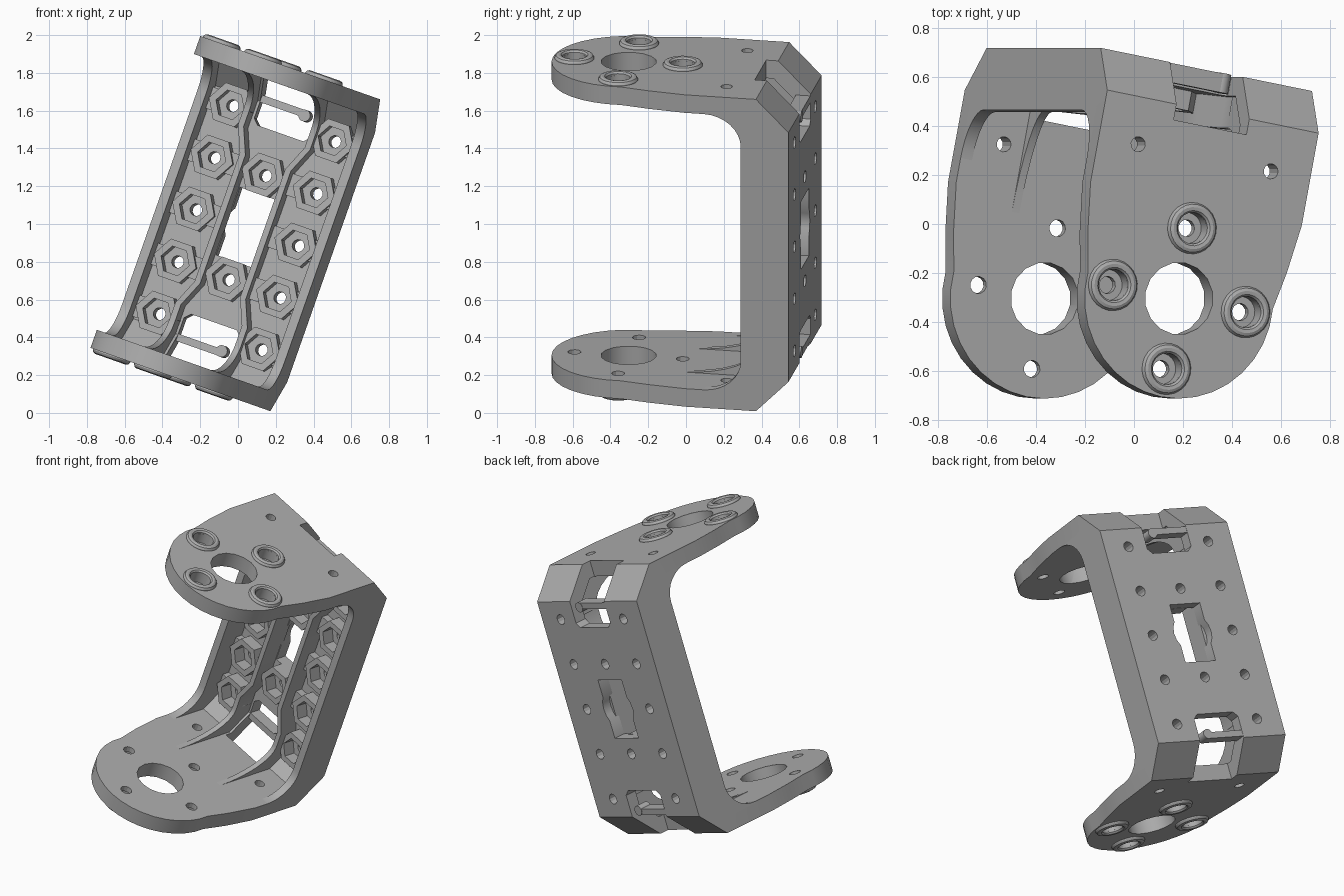
import bpy, bmesh
from math import sin, cos, pi, radians, sqrt
from mathutils import Matrix, Vector

if "Cube" in bpy.data.objects:
    bpy.data.objects.remove(bpy.data.objects["Cube"])

grey = bpy.data.materials.new("plain grey")
grey.use_nodes = True
GREY = (0.42, 0.42, 0.42, 1)
grey.diffuse_color = GREY
grey.node_tree.nodes["Principled BSDF"].inputs["Base Color"].default_value = GREY

# Local frame: x across, y back (rear face at 0), z along the spine
HALF, TOP, INNER, FLOOR = 0.465, 0.875, 0.774, -0.08
PITCH, HORN = 0.292, -0.951
parts = []


def finish(name, bm, keep=True):
    bmesh.ops.recalc_face_normals(bm, faces=bm.faces)
    mesh = bpy.data.meshes.new(name)
    bm.to_mesh(mesh)
    bm.free()
    mesh.materials.append(grey)
    ob = bpy.data.objects.new(name, mesh)
    bpy.context.collection.objects.link(ob)
    if keep:
        parts.append(ob)
    return ob


def place(a, b, c, axis):
    return Vector({"X": (c, a, b), "Y": (a, c, b), "Z": (a, b, c)}[axis])


def add_prism(bm, pts, axis, lo, hi):
    """Extrude a 2D outline along an axis."""
    a = [bm.verts.new(place(p, q, lo, axis)) for p, q in pts]
    b = [bm.verts.new(place(p, q, hi, axis)) for p, q in pts]
    bm.faces.new(a)
    bm.faces.new(b)
    for i in range(len(pts)):
        j = (i + 1) % len(pts)
        bm.faces.new((a[i], a[j], b[j], b[i]))


def add_ring(bm, profile, n, centre, axis):
    """Revolve a closed (radius, height) profile."""
    rows = [[bm.verts.new(place(centre[0] + r * cos(2 * pi * k / n),
                                centre[1] + r * sin(2 * pi * k / n), h, axis))
             for r, h in profile] for k in range(n)]
    m = len(profile)
    for k in range(n):
        for i in range(m):
            j, l = (i + 1) % m, (k + 1) % n
            bm.faces.new((rows[k][i], rows[k][j], rows[l][j], rows[l][i]))


def circle(r, n, cx=0, cy=0):
    return [(cx + r * cos(2 * pi * k / n), cy + r * sin(2 * pi * k / n)) for k in range(n)]


def rect(x0, x1, y0, y1):
    return [(x0, y0), (x1, y0), (x1, y1), (x0, y1)]


def boolean(ob, bm, operation="DIFFERENCE"):
    cutter = finish("cutter", bm, False)
    cutter.hide_render = True
    mod = ob.modifiers.new("bool", "BOOLEAN")
    mod.operation, mod.object, mod.solver = operation, cutter, "EXACT"
    bpy.context.view_layer.objects.active = ob
    bpy.ops.object.modifier_apply(modifier=mod.name)
    bpy.data.objects.remove(cutter)


def cut(ob, *prisms):
    bm = bmesh.new()
    for p in prisms:
        add_prism(bm, *p)
    boolean(ob, bm)


# Main shell: C profile with bevelled corners, trimmed to a rounded outline
half = [(-1.5, INNER), (-0.2, INNER), (FLOOR, INNER - 0.12)]
outer = [(0, 0.7), (-0.175, TOP), (-1.5, TOP)]
profile = half + [(y, -z) for y, z in reversed(half)]
profile += [(y, -z) for y, z in reversed(outer)] + outer
bm = bmesh.new()
add_prism(bm, profile, "X", -HALF, HALF)
shell = finish("bracket_shell", bm)
side = [(HALF + 0.001, 0.1), (HALF + 0.001, -0.55), (0.438, -0.76)]
arc = [(0.408 * cos(a), HORN - 0.408 * sin(a))
       for a in (radians(-5 + 190 * k / 18) for k in range(19))]
bm = bmesh.new()
add_prism(bm, side + arc + [(-x, y) for x, y in reversed(side)], "Z", -1, 1)
boolean(shell, bm, "INTERSECT")

# Holes through the two end plates
horn_spots = [(PITCH, HORN), (-PITCH, HORN), (0, HORN + PITCH), (0, HORN - PITCH)]
rear_spots = [(PITCH, -0.367), (-PITCH, -0.367)]
cut(shell, (circle(0.147, 16, 0, HORN), "Z", -1, 1),
    *[(circle(0.035, 12, *s), "Z", -1, 1) for s in horn_spots],
    *[(circle(0.031, 12, *s), "Z", -1, 1) for s in rear_spots])
for s in (-1, 1):
    cut(shell, *[(circle(0.064, 20, *c), "Z", s * 0.81, s) for c in horn_spots])

# Holes, window and end slots through the spine
side_nuts = [(s * PITCH, k * PITCH) for s in (-1, 1) for k in range(-2, 3)]
mid_nuts = [(0, PITCH), (0, -PITCH)]
cut(shell, *[(circle(0.033, 12, *c), "Y", -0.15, 0.1) for c in side_nuts + mid_nuts])
cut(shell, (rect(-0.11, 0.11, -0.19, 0.19), "Y", -0.2, 0.1))
cut(shell, (circle(0.135, 20), "Y", -0.2, 0.1))
for s in (-1, 1):
    slot = [(-0.16, 1), (-0.16, 0.56), (-0.13, 0.53), (0.13, 0.53), (0.16, 0.56), (0.16, 1)]
    cut(shell, ([(x, s * z) for x, z in slot], "Y", -0.24, 0.1))


# Side walls and inner ribs: lofted webs that flare into the end plates
def web(name, centre, thick, front, reach):
    samples = [(0.18, front), (0.36, front), (0.5, front)]
    for k in range(9):
        a = radians(k * 90 / 8)
        samples.append((0.6 + (INNER - 0.6) * sin(a), front - reach * (1 - cos(a))))
    samples.append((INNER + 0.01, samples[-1][1]))
    samples = [(-z, y) for z, y in reversed(samples)] + samples
    bm = bmesh.new()
    rows = []
    for z, y in samples:
        c, back = centre(abs(z)), -0.06 - max(0, abs(z) - 0.65)
        rows.append([bm.verts.new((c + dx, yy, z)) for dx, yy in
                     ((-thick, y), (thick, y), (thick, back), (-thick, back))])
    for a, b in zip(rows, rows[1:]):
        for i in range(4):
            j = (i + 1) % 4
            bm.faces.new((a[i], a[j], b[j], b[i]))
    bm.faces.new(rows[0])
    bm.faces.new(rows[-1])
    finish(name, bm)


def rib_offset(z):
    return 0.13 + 0.06 * min(1, max(0, (z - 0.36) / 0.14))


for s, label in ((1, "left"), (-1, "right")):
    web(label + "_side_wall", lambda z: s * (HALF - 0.025), 0.025, -0.257, 0.2)
    web(label + "_rib", lambda z: s * rib_offset(z), 0.016, -0.21, 0.42)

# Hexagonal nut collars, with pads tying the side ones to wall and rib
bm = bmesh.new()
for c in side_nuts + mid_nuts:
    add_ring(bm, [(0.12, -0.07), (0.12, -0.16), (0.08, -0.16), (0.08, -0.07)], 6, c, "Y")
finish("nut_collars", bm)
bm = bmesh.new()
for x, z in side_nuts:
    s = 1 if x > 0 else -1
    inner = rib_offset(abs(z))
    for a, b in ((inner, PITCH - 0.085), (PITCH + 0.085, HALF - 0.03)):
        add_prism(bm, [(s * u, z + w) for u, w in rect(a, b, -0.06, 0.06)], "Y", -0.13, -0.07)
finish("nut_pads", bm)

# Raised rims around the horn screw holes
bm = bmesh.new()
for s in (-1, 1):
    rim = [(0.105, 0.865), (0.105, 0.88), (0.098, 0.892), (0.086, 0.897),
           (0.072, 0.895), (0.064, 0.885), (0.064, 0.865)]
    for c in horn_spots:
        add_ring(bm, [(r, s * h) for r, h in rim], 24, c, "Z")
finish("screw_rims", bm)

# Cable hooks across the end slots
for s, label in ((1, "upper"), (-1, "lower")):
    bm = bmesh.new()
    add_prism(bm, [(x, s * z) for x, z in rect(-0.17, 0.09, 0.65, 0.69)], "Y", -0.08, -0.002)
    add_prism(bm, circle(0.032, 14, 0.09, s * 0.661), "Y", -0.08, 0)
    finish(label + "_cable_hook", bm)

# Tilt everything into its resting pose
across = Vector((0.926, -0.189, -0.326)).normalized()
along = Vector((0.3325, 0, 0.943))
along = (along - across * along.dot(across)).normalized()
back = along.cross(across)
pose = Matrix((across, back, along)).transposed().to_4x4()
pose.translation = (0.0625, 0.63, 0.975)
bpy.ops.object.select_all(action="DESELECT")
for ob in parts:
    ob.data.transform(pose)
    ob.select_set(True)
bpy.context.view_layer.objects.active = parts[0]
bpy.ops.object.shade_smooth_by_angle(angle=radians(28))
